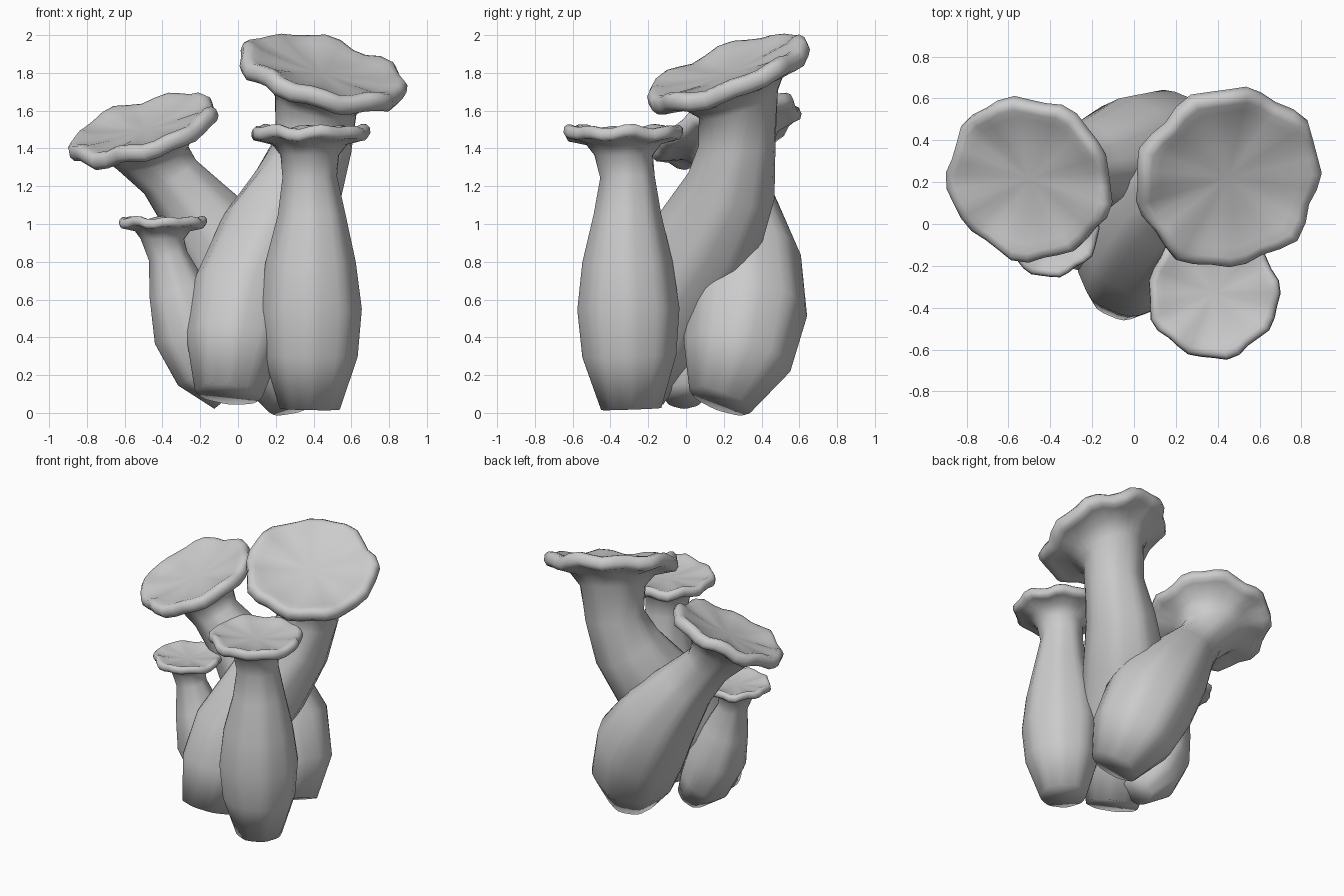
import bpy, bmesh, math
from mathutils import Vector

cube = bpy.data.objects.get("Cube")
if cube:
    bpy.data.objects.remove(cube)

SIDES = 32
grey = bpy.data.materials.new("soft grey")
grey.use_nodes = True
tone = (0.6, 0.6, 0.6, 1)
grey.diffuse_color = tone
grey.node_tree.nodes["Principled BSDF"].inputs["Base Color"].default_value = tone

# Cap section: radius and height as fractions of the cap radius, plus wave amount
CAP = [(0.5, -0.39, 0), (0.65, -0.2, 0.4), (0.88, -0.13, 0.9), (0.97, -0.11, 1), (1.01, -0.04, 1),
       (1.0, 0.05, 1), (0.95, 0.1, 1), (0.88, 0.1, 0.9), (0.78, 0.06, 0.7), (0.4, 0.01, 0.1)]


def ring(bm, centre, normal, radius_at, lift_at=lambda a: 0):
    """One loop of vertices around a centre, square to the normal."""
    n = normal.normalized()
    u = (Vector((1, 0, 0)) - n * n.x).normalized()
    v = n.cross(u)
    loop = []
    for i in range(SIDES):
        a = math.tau * i / SIDES
        offset = (u * math.cos(a) + v * math.sin(a)) * radius_at(a)
        loop.append(bm.verts.new(centre + offset + n * lift_at(a)))
    return loop


def stem_radius(r):
    # Softly eight-sided section
    return lambda a: r * (0.975 + 0.02 * math.cos(8 * a))


def mushroom(name, path, cap_centre, cap_normal, cap_radius, phase):
    bm = bmesh.new()
    points = [Vector(p[:3]) for p in path]
    centre, normal = Vector(cap_centre), Vector(cap_normal).normalized()
    line = points + [centre]
    loops = []
    # Bulbous stem along its path
    for i, p in enumerate(points):
        tangent = line[i + 1] - line[max(i - 1, 0)]
        loops.append(ring(bm, p, tangent, stem_radius(path[i][3])))

    # Flared cap with a wavy rolled rim and a nearly flat top
    for frac, height, wave in CAP:
        def radius_at(a):
            ripple = 0.03 * math.sin(9 * a + phase) + 0.02 * math.cos(5 * a + 2 * phase)
            return cap_radius * frac * (1 + wave * ripple)

        def lift_at(a):
            return cap_radius * wave * (0.03 * math.sin(8 * a + phase) + 0.02 * math.cos(5 * a - phase))

        loops.append(ring(bm, centre + normal * height * cap_radius, normal, radius_at, lift_at))

    # Skin between loops, then close both ends
    for low, high in zip(loops, loops[1:]):
        for i in range(SIDES):
            j = (i + 1) % SIDES
            bm.faces.new((low[i], low[j], high[j], high[i]))
    bm.faces.new(loops[0][::-1])
    hub = bm.verts.new(centre - normal * 0.01 * cap_radius)
    for i in range(SIDES):
        bm.faces.new((loops[-1][i], loops[-1][(i + 1) % SIDES], hub))
    bmesh.ops.recalc_face_normals(bm, faces=bm.faces)

    mesh = bpy.data.meshes.new(name)
    bm.to_mesh(mesh)
    bm.free()
    mesh.materials.append(grey)
    obj = bpy.data.objects.new(name, mesh)
    bpy.context.collection.objects.link(obj)
    bpy.ops.object.select_all(action="DESELECT")
    obj.select_set(True)
    bpy.context.view_layer.objects.active = obj
    bpy.ops.object.shade_smooth_by_angle(angle=math.radians(120))


# Upright mushroom at the front
mushroom("front_mushroom",
         [(.38, -.29, .02, .16), (.385, -.3, .3, .25), (.385, -.305, .55, .272), (.385, -.31, .8, .24),
          (.39, -.31, 1.05, .18), (.38, -.31, 1.25, .145)],
         (.38, -.33, 1.485), (0, 0, 1), .31, 0.5)

# Tallest mushroom, leaning back and to the left
mushroom("tall_mushroom",
         [(-.05, -.29, .1, .18), (-.02, -.2, .38, .26), (.03, -.1, .6, .29), (.18, .12, .93, .29),
          (.32, .24, 1.2, .24), (.4, .27, 1.42, .205)],
         (.45, .22, 1.8), (.24, -.36, 1), .445, 2)

# Wide mushroom at the back, leaning to the right
mushroom("back_mushroom",
         [(.32, .18, .065, .175), (.24, .27, .3, .295), (.14, .32, .55, .325), (-.03, .33, .82, .28),
          (-.22, .29, 1.08, .2), (-.36, .25, 1.25, .165)],
         (-.5, .215, 1.5), (-.3, -.33, 1), .4, 4)

# Small mushroom on the right
mushroom("small_mushroom",
         [(-.04, -.01, .09, .11), (-.16, -.01, .24, .185), (-.25, -.02, .44, .205), (-.32, -.02, .65, .155),
          (-.37, -.02, .83, .105)],
         (-.4, -.02, 1.01), (0, 0, 1), .23, 1)
